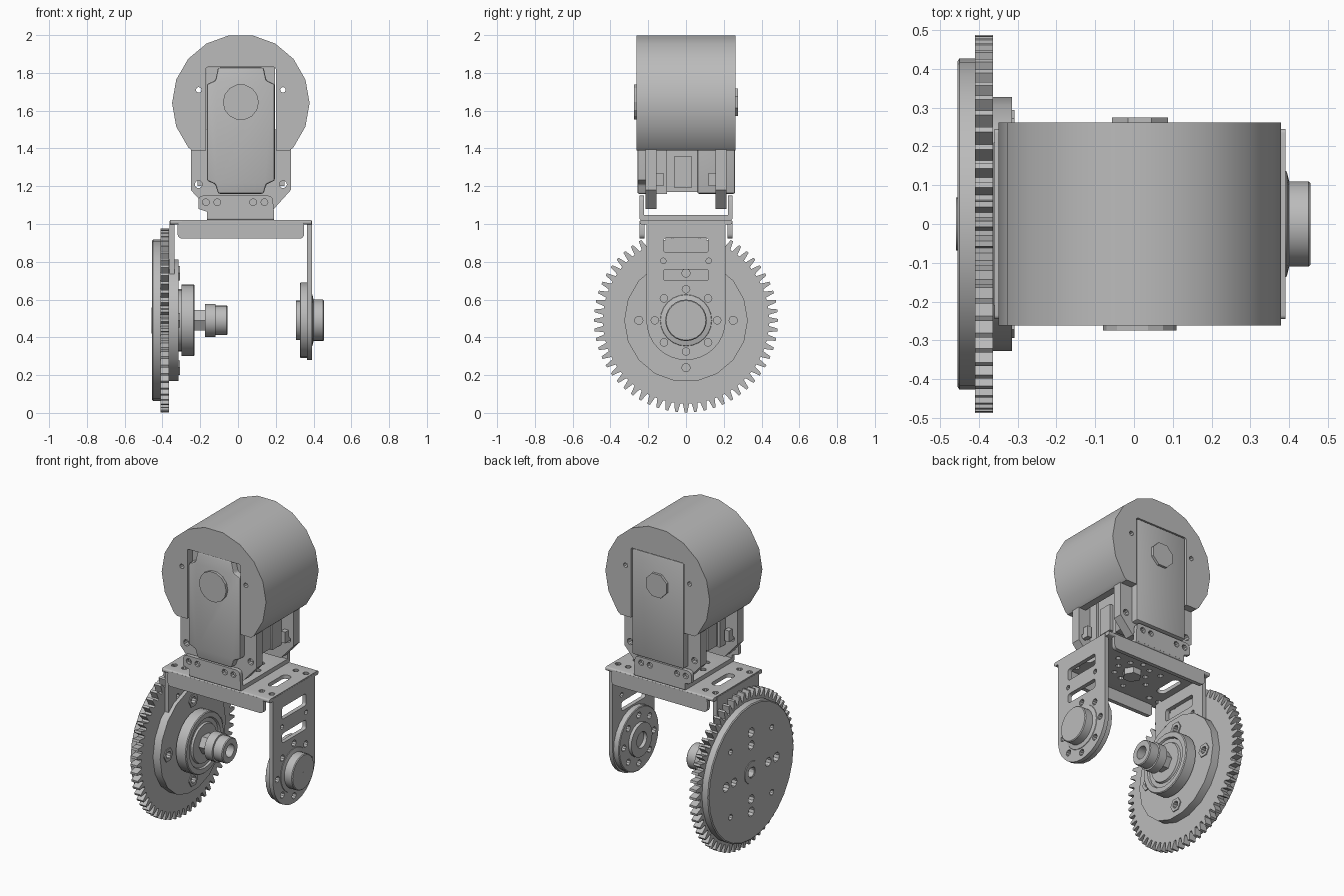
import bpy, bmesh, math
from mathutils import Vector

cube = bpy.data.objects.get("Cube")
if cube:
    bpy.data.objects.remove(cube, do_unlink=True)

grey = bpy.data.materials.new("plain_grey")
grey.use_nodes = True
colour = (0.5, 0.5, 0.5, 1)
grey.diffuse_color = colour
grey.node_tree.nodes["Principled BSDF"].inputs["Base Color"].default_value = colour

AXLE = 0.49          # height of the wheel axle
DRUM = (0.015, 1.64)  # drum centre in x, z


# ---- outlines -------------------------------------------------------------
def ring(cu, cv, r, n=12, turn=0.0):
    return [(cu + r * math.cos(turn + i * math.tau / n),
             cv + r * math.sin(turn + i * math.tau / n)) for i in range(n)]


def slab(u0, u1, v0, v1, r=0.0, steps=4):
    """Rectangle with rounded corners."""
    if r == 0:
        return [(u0, v0), (u1, v0), (u1, v1), (u0, v1)]
    pts = []
    corners = [(u1 - r, v1 - r), (u0 + r, v1 - r), (u0 + r, v0 + r), (u1 - r, v0 + r)]
    for q, (cu, cv) in enumerate(corners):
        for s in range(steps + 1):
            a = (q + s / steps) * math.pi / 2
            pts.append((cu + r * math.cos(a), cv + r * math.sin(a)))
    return pts


def circle_of(cu, cv, radius, count, r, n=10, turn=0.0):
    return [ring(u, v, r, n) for u, v in ring(cu, cv, radius, count, turn)]


# ---- solids ---------------------------------------------------------------
def place(axis, u, v, t):
    return {"x": (t, u, v), "y": (u, t, v), "z": (u, v, t)}[axis]


def finish(name, bm):
    bmesh.ops.recalc_face_normals(bm, faces=bm.faces)
    mesh = bpy.data.meshes.new(name)
    bm.to_mesh(mesh)
    bm.free()
    obj = bpy.data.objects.new(name, mesh)
    bpy.context.collection.objects.link(obj)
    mesh.materials.append(grey)
    return obj


def prism(name, axis, a, b, *outlines):
    bm = bmesh.new()
    for pts in outlines:
        lo = [bm.verts.new(place(axis, u, v, a)) for u, v in pts]
        hi = [bm.verts.new(place(axis, u, v, b)) for u, v in pts]
        bm.faces.new(lo)
        bm.faces.new(hi)
        for i in range(len(pts)):
            j = (i + 1) % len(pts)
            bm.faces.new((lo[i], lo[j], hi[j], hi[i]))
    return finish(name, bm)


def lathe(name, profile, n=24):
    """Closed (x, radius) profile turned about the wheel axle."""
    bm = bmesh.new()
    loops = [[bm.verts.new((x, y, z)) for y, z in ring(0, AXLE, r, n)] for x, r in profile]
    for k, here in enumerate(loops):
        there = loops[(k + 1) % len(loops)]
        for i in range(n):
            j = (i + 1) % n
            bm.faces.new((here[i], here[j], there[j], there[i]))
    return finish(name, bm)


def apply(obj, kind, **settings):
    mod = obj.modifiers.new(kind.lower(), kind)
    for key, value in settings.items():
        setattr(mod, key, value)
    bpy.context.view_layer.objects.active = obj
    bpy.ops.object.modifier_apply(modifier=mod.name)


def cut(obj, axis, a, b, *outlines):
    cutter = prism("cutter", axis, a, b, *outlines)
    apply(obj, "BOOLEAN", operation="DIFFERENCE", solver="EXACT", object=cutter)
    bpy.data.objects.remove(cutter, do_unlink=True)


def bevel(obj, width, segments=2):
    apply(obj, "BEVEL", width=width, segments=segments, limit_method="ANGLE")


# ---- drum housing: hollow, open at the bottom, slotted for the motor --------
cx, cz = DRUM
drum = prism("drum_housing", "y", -0.262, 0.262, ring(cx, cz, 0.364, 18))
cut(drum, "y", -0.205, 0.205, ring(cx, cz, 0.335, 18))
cut(drum, "y", -1, 1, slab(-1, 1, 1, 1.39))
cut(drum, "y", -1, 1, slab(-0.17, 0.2, 1.2, 1.83, 0.01),
    ring(cx - 0.223, 1.71, 0.015, 8), ring(cx + 0.223, 1.71, 0.015, 8))

# ---- motor -----------------------------------------------------------------
core = prism("motor_core", "y", -0.2, 0.2, slab(-0.15, 0.18, 1.17, 1.82))
front_cover = prism("motor_front_cover", "y", -0.258, -0.12, [
    (-0.105, 1.16), (0.135, 1.16), (0.15, 1.21), (0.195, 1.23), (0.195, 1.74),
    (0.15, 1.76), (0.135, 1.83), (-0.105, 1.83), (-0.12, 1.76), (-0.165, 1.74),
    (-0.165, 1.23), (-0.12, 1.21)])
front_base = prism("motor_front_base", "y", -0.215, -0.1, slab(-0.167, 0.197, 1.16, 1.828))
back_cover = prism("motor_back_cover", "y", 0.06, 0.26, slab(-0.165, 0.195, 1.16, 1.828))
for cover in (front_cover, back_cover):
    bevel(cover, 0.01)
prism("motor_front_cap", "y", -0.275, -0.25, ring(cx, 1.645, 0.095, 14))
prism("motor_back_cap", "y", 0.25, 0.275, ring(cx, 1.645, 0.078, 8, math.pi / 8))
prism("motor_cable_block", "y", -0.06, 0.03, slab(-0.175, 0.205, 1.19, 1.36))

# ---- motor mounting plates and lower mounting flanges, front and back -------
for side, word in ((-1, "front"), (1, "back")):
    plate = prism(word + "_mount_plate", "y", side * 0.215, side * 0.155, [
        (-0.25, 1.18), (-0.16, 1.08), (0.19, 1.08), (0.28, 1.18), (0.28, 1.5), (-0.25, 1.5)])
    cut(plate, "y", -1, 1, *[ring(cx + s * 0.224, 1.21, 0.02, 10) for s in (-1, 1)])
    flange = prism(word + "_lower_flange", "y", side * 0.247, side * 0.222,
                   [(-0.165, 1.03), (0.19, 1.03), (0.19, 1.07)]
                   + slab(-0.21, 0.185, 1.075, 1.15, 0.025)[:10] + [(-0.21, 1.08), (-0.165, 1.065)])
    cut(flange, "y", -1, 1, *[ring(x, 1.115, 0.018, 10) for x in (-0.17, -0.11, 0.08, 0.14)])
    for x in (-0.2, 0.23):
        prism(word + "_side_tab", "y", side * 0.19, side * 0.12, slab(x - 0.015, x + 0.015, 1.2, 1.27))
base = prism("lower_flange_base", "x", -0.165, 0.19, slab(-0.247, 0.247, 1.02, 1.048, 0.012))
cut(base, "z", 0, 2, *circle_of(0.01, 0, 0.13, 8, 0.018))

# ---- fork bracket: top plate, lips and arms ----------------------------------
top = prism("bracket_top", "x", -0.36, 0.39, slab(-0.245, 0.245, 0.998, 1.022, 0.01))
cut(top, "z", 0, 2, *[slab(x - 0.03, x + 0.03, -0.09, 0.09, 0.028) for x in (-0.26, 0.29)],
    *circle_of(0.015, 0, 0.1, 8, 0.016), *circle_of(0.015, 0, 0.17, 8, 0.016, turn=math.pi / 8),
    *[ring(0.015 + sx * x, sy * 0.17, 0.018, 10) for x in (0.27, 0.34) for sx in (-1, 1) for sy in (-1, 1)])
prism("bracket_centre_nut", "z", 0.96, 1.0, ring(0.015, 0, 0.055, 6))
for side, word in ((-1, "front"), (1, "back")):
    lip = prism(word + "_bracket_lip", "y", side * 0.245, side * 0.22,
                slab(-0.32, 0.35, 0.922, 1.015, 0.025))

arm_outline = [(-0.21, 1.015), (-0.21, AXLE)] + [
    (-0.21 * math.cos(math.pi * i / 16), AXLE - 0.21 * math.sin(math.pi * i / 16))
    for i in range(1, 16)] + [(0.21, AXLE), (0.21, 1.015)]
for word, a, b in (("right", -0.362, -0.336), ("left", 0.365, 0.391)):
    arm = prism(word + "_bracket_arm", "x", a, b, arm_outline)
    cut(arm, "x", -1, 1, slab(-0.12, 0.12, 0.85, 0.925, 0.015), slab(-0.12, 0.12, 0.7, 0.76, 0.015),
        *[ring(y, 0.805, 0.015, 8) for y in (-0.12, 0.12)],
        *circle_of(0, AXLE, 0.165, 8, 0.02))

# ---- idler hub and boss on the left arm -----------------------------------
hub = lathe("idler_hub", [(0.365, 0.2), (0.332, 0.2), (0.328, 0.195), (0.328, 0.105),
                          (0.308, 0.105), (0.308, 0.05), (0.365, 0.05)])
cut(hub, "x", 0, 0.355, *circle_of(0, AXLE, 0.15, 8, 0.02))
lathe("idler_boss", [(0.33, 0.11), (0.45, 0.11), (0.455, 0.105), (0.455, 0.001), (0.33, 0.001)])
lathe("idler_collar", [(0.385, 0.14), (0.394, 0.135), (0.4, 0.11), (0.385, 0.11)])

# ---- drive wheel: toothed gear between two discs -----------------------------
teeth = 60
gear_outline = []
for i in range(teeth):
    for offset, r in ((-0.36, 0.44), (-0.14, 0.487), (0.14, 0.487), (0.36, 0.44)):
        a = (i + offset) * math.tau / teeth
        gear_outline.append((r * math.cos(a), AXLE + r * math.sin(a)))
gear = prism("toothed_gear", "x", -0.41, -0.364, gear_outline)
outer = lathe("outer_disc", [(-0.405, 0.427), (-0.45, 0.427), (-0.455, 0.42),
                             (-0.455, 0.001), (-0.405, 0.001)], 28)
inner = prism("inner_disc", "x", -0.37, -0.314, ring(0, AXLE, 0.327, 18))
main_holes = circle_of(0, AXLE, 0.25, 4, 0.03)
cut(inner, "x", -1, 1, *main_holes)
cut(gear, "x", -1, 1, *main_holes)
cut(outer, "x", -1, -0.42, *main_holes, *circle_of(0, AXLE, 0.17, 4, 0.028),
    *circle_of(0, AXLE, 0.29, 4, 0.018, turn=math.pi / 4), ring(0, AXLE, 0.03))
lathe("outer_centre_ring", [(-0.45, 0.07), (-0.459, 0.068), (-0.459, 0.035), (-0.45, 0.035)])
for y, z in ring(0, AXLE, 0.25, 4):
    nut = prism("wheel_nut", "x", -0.345, -0.308, ring(y, z, 0.044, 6))
    cut(nut, "x", -1, 1, ring(y, z, 0.022, 10))

# ---- bearing and axle stub -----------------------------------------------
lathe("bearing", [(-0.32, 0.165), (-0.3, 0.165), (-0.3, 0.19), (-0.235, 0.19), (-0.23, 0.185),
                  (-0.23, 0.155), (-0.242, 0.15), (-0.242, 0.125), (-0.23, 0.12),
                  (-0.23, 0.04), (-0.32, 0.04)])
prism("axle_nut", "x", -0.24, -0.17, ring(0, AXLE, 0.062, 6))
lathe("axle_stub", [(-0.175, 0.087), (-0.12, 0.087), (-0.118, 0.078), (-0.06, 0.078),
                    (-0.055, 0.073), (-0.055, 0.04), (-0.15, 0.04), (-0.15, 0.001), (-0.175, 0.001)])

# ---- shading -----------------------------------------------------------
for obj in bpy.data.objects:
    obj.select_set(obj.type == "MESH")
bpy.ops.object.shade_smooth_by_angle(angle=math.radians(25))
